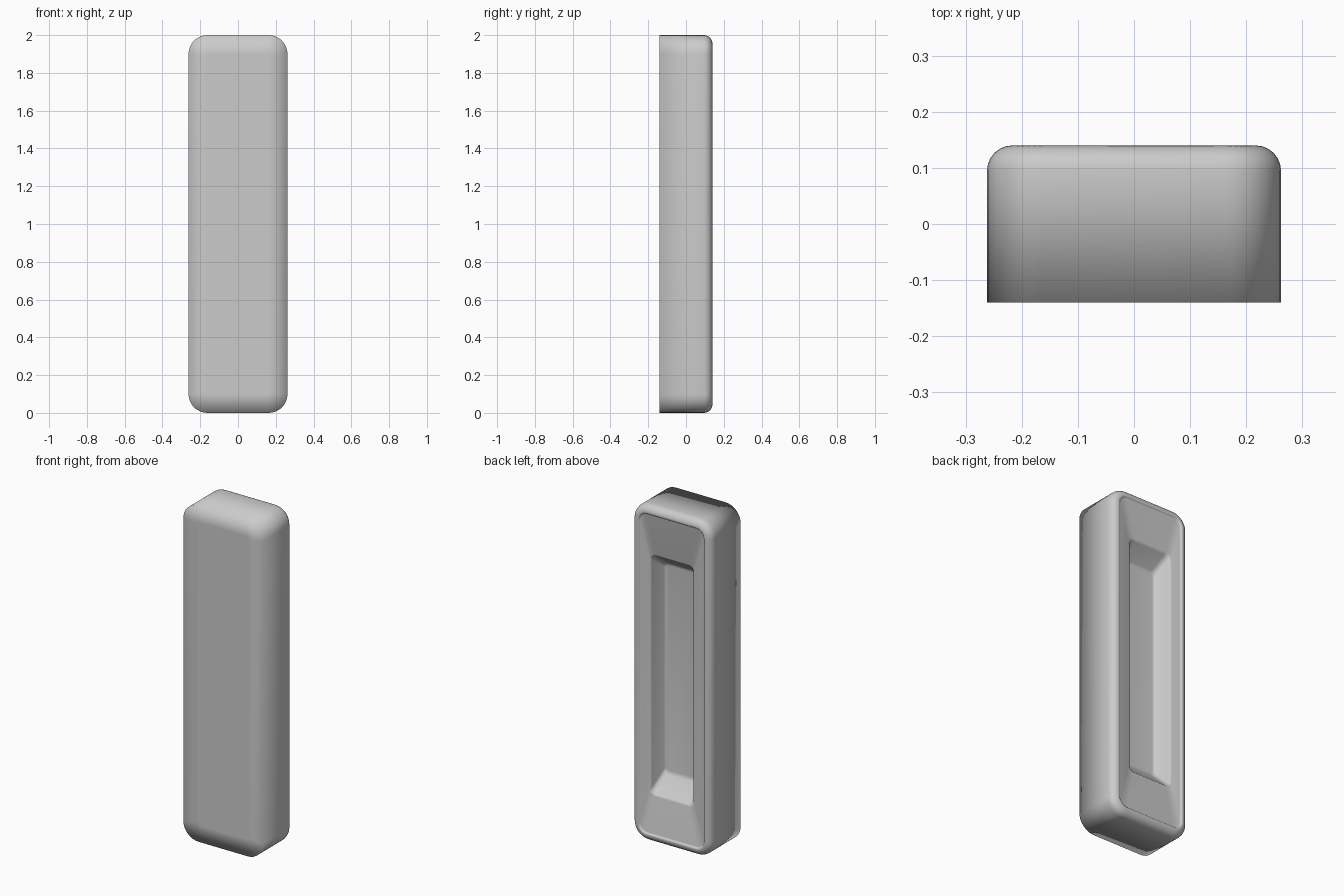
import bpy, bmesh, math

if "Cube" in bpy.data.objects:
    bpy.data.objects.remove(bpy.data.objects["Cube"])

SEG = 8  # segments per rounded corner


def ring(bm, hx, z0, z1, r, y):
    """Rounded rectangle in the xz plane at depth y."""
    verts = []
    corners = [(hx - r, z1 - r, 0), (-hx + r, z1 - r, 90),
               (-hx + r, z0 + r, 180), (hx - r, z0 + r, 270)]
    for cx, cz, start in corners:
        for i in range(SEG + 1):
            a = math.radians(start + 90 * i / SEG)
            verts.append(bm.verts.new((cx + r * math.cos(a), y, cz + r * math.sin(a))))
    return verts


def inset(d, y, r=0.1):
    return (0.262 - d, d, 2 - d, max(r - d, 0.015), y)


# Sections from the front face, around the shell, into the back recess
sections = [inset(0.10, -0.14), inset(0, -0.14)]
R = 0.045
for i in range(7):  # rounded back edge
    a = math.radians(15 * i)
    sections.append(inset(R * (1 - math.cos(a)), 0.14 - R + R * math.sin(a)))
# Shallow step around the back panel
sections += [inset(0.048, 0.138), inset(0.050, 0.134), inset(0.056, 0.132)]
# Recess opening, sloping walls and floor
sections += [(0.146, 0.28, 1.72, 0.035, 0.132),
             (0.141, 0.287, 1.713, 0.033, 0.129),
             (0.138, 0.293, 1.707, 0.032, 0.122),
             (0.118, 0.38, 1.64, 0.028, 0.038),
             (0.112, 0.39, 1.632, 0.024, 0.032),
             (0.102, 0.40, 1.62, 0.020, 0.030)]

bm = bmesh.new()
rings = [ring(bm, *s) for s in sections]
for a, b in zip(rings, rings[1:]):
    n = len(a)
    for i in range(n):
        j = (i + 1) % n
        bm.faces.new((a[i], a[j], b[j], b[i]))
bm.faces.new(rings[0])    # front centre
bm.faces.new(rings[-1])   # recess floor
bmesh.ops.recalc_face_normals(bm, faces=bm.faces)
for f in bm.faces:
    f.smooth = True

mesh = bpy.data.meshes.new("recessed_handle_body")
bm.to_mesh(mesh)
bm.free()
body = bpy.data.objects.new("recessed_handle_body", mesh)
bpy.context.collection.objects.link(body)
